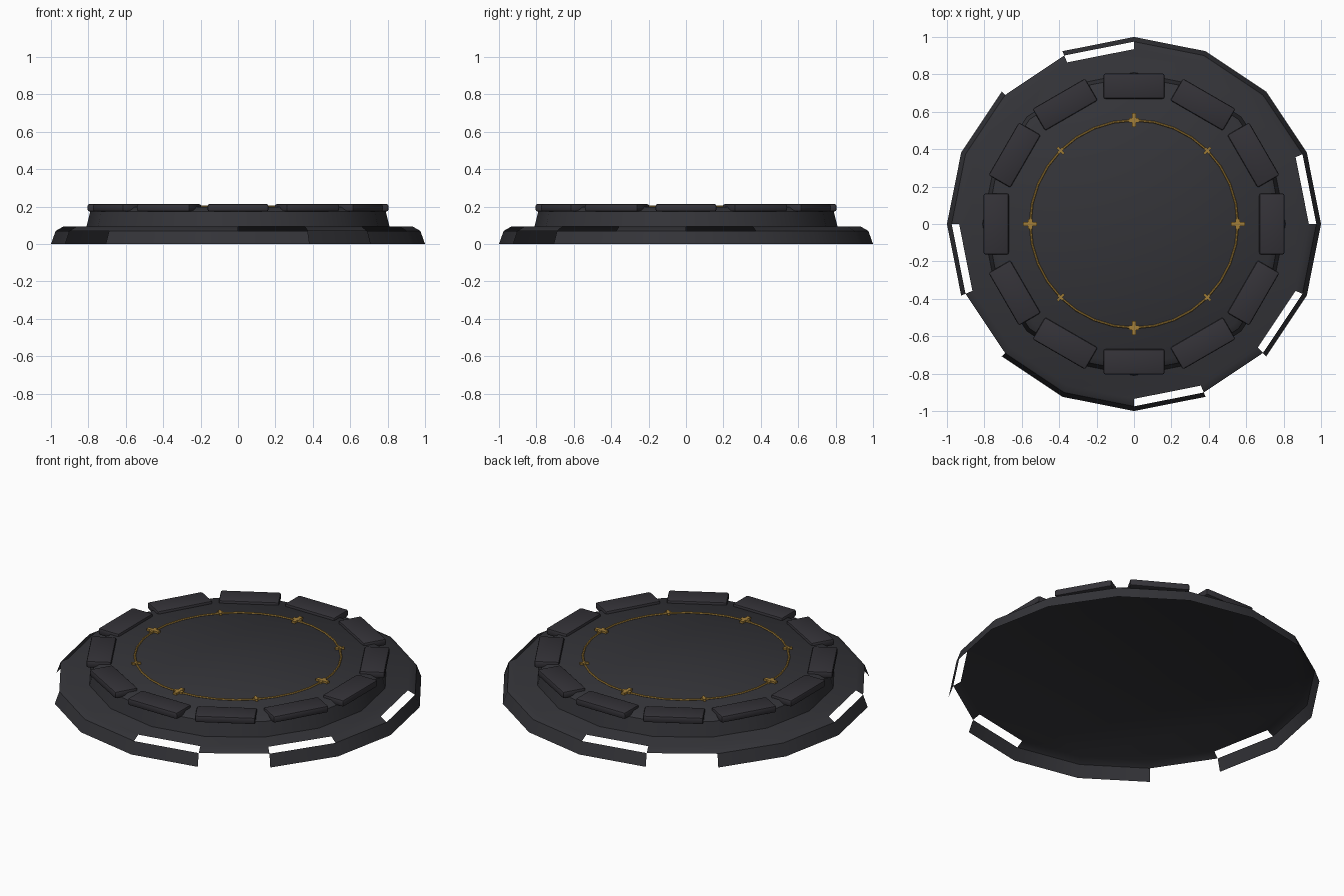
import bpy, bmesh
from math import pi, cos, sin, radians
from mathutils import Matrix

cube = bpy.data.objects.get("Cube")
if cube:
    bpy.data.objects.remove(cube)


def material(name, color, metallic=0.0):
    m = bpy.data.materials.new(name)
    m.use_nodes = True
    m.diffuse_color = (*color, 1)
    m.node_tree.nodes["Principled BSDF"].inputs["Base Color"].default_value = (*color, 1)
    return m


STONE = material("dark stone", (0.034, 0.034, 0.040))
BLOCK = material("dark block stone", (0.034, 0.032, 0.039))
GOLD = material("old gold", (0.36, 0.21, 0.04))


def finish(name, bm, mat, angle=40):
    mesh = bpy.data.meshes.new(name)
    bm.to_mesh(mesh)
    bm.free()
    mesh.materials.append(mat)
    ob = bpy.data.objects.new(name, mesh)
    bpy.context.collection.objects.link(ob)
    bpy.ops.object.select_all(action="DESELECT")
    ob.select_set(True)
    bpy.context.view_layer.objects.active = ob
    bpy.ops.object.shade_smooth_by_angle(angle=radians(angle))
    return ob


def tier(name, profile, sides=16, gaps=()):
    """Open-bottomed stepped disc; gaps lists (ring, side) panels left out."""
    bm = bmesh.new()
    rings = [[bm.verts.new((r * cos(2 * pi * i / sides), r * sin(2 * pi * i / sides), z))
              for i in range(sides)] for r, z in profile]
    for k, (low, high) in enumerate(zip(rings, rings[1:])):
        for i in range(sides):
            if (k, i) not in gaps:
                j = (i + 1) % sides
                bm.faces.new((low[i], low[j], high[j], high[i]))
    bm.faces.new(rings[-1])
    return finish(name, bm, STONE)


def add_box(bm, size, matrix):
    return bmesh.ops.create_cube(bm, size=1, matrix=matrix @ Matrix.Diagonal((*size, 1)))["verts"]


def around(angle, radius, z):
    return Matrix.Rotation(angle, 4, "Z") @ Matrix.Translation((radius, 0, z))


# Broad base with missing wall panels and missing chamfer panels
wall_gaps = [(0, i) for i in (5, 9, 13)]
chamfer_gaps = [(1, i) for i in (0, 4, 8, 12, 14)]
tier("base", [(1.0, 0), (0.975, 0.07), (0.935, 0.093)], gaps=wall_gaps + chamfer_gaps)

# Raised upper platform
tier("platform", [(0.81, 0.093), (0.79, 0.175), (0.755, 0.198)])

# Ring of twelve bevelled blocks
for n in range(12):
    bm = bmesh.new()
    add_box(bm, (0.135, 0.325, 0.04), around(n * pi / 6, 0.737, 0.194))
    bmesh.ops.bevel(bm, geom=bm.edges[:], offset=0.01, segments=2, affect="EDGES", profile=0.5)
    finish(f"rim_block_{n + 1}", bm, BLOCK)

# Thin inlaid ring
bpy.ops.mesh.primitive_torus_add(major_radius=0.555, minor_radius=0.006, major_segments=32,
                                 minor_segments=6, location=(0, 0, 0.2))
ring = bpy.context.object
ring.name = "gold_ring"
ring.data.materials.append(GOLD)

# Small crosses on the ring, larger on the main axes
for n in range(8):
    s = 1.0 if n % 2 == 0 else 0.65
    bm = bmesh.new()
    place = around(n * pi / 4, 0.555, 0.202)
    add_box(bm, (0.075 * s, 0.022 * s, 0.016), place)
    add_box(bm, (0.022 * s, 0.055 * s, 0.014), place)
    finish(f"gold_cross_{n + 1}", bm, GOLD, 30)
